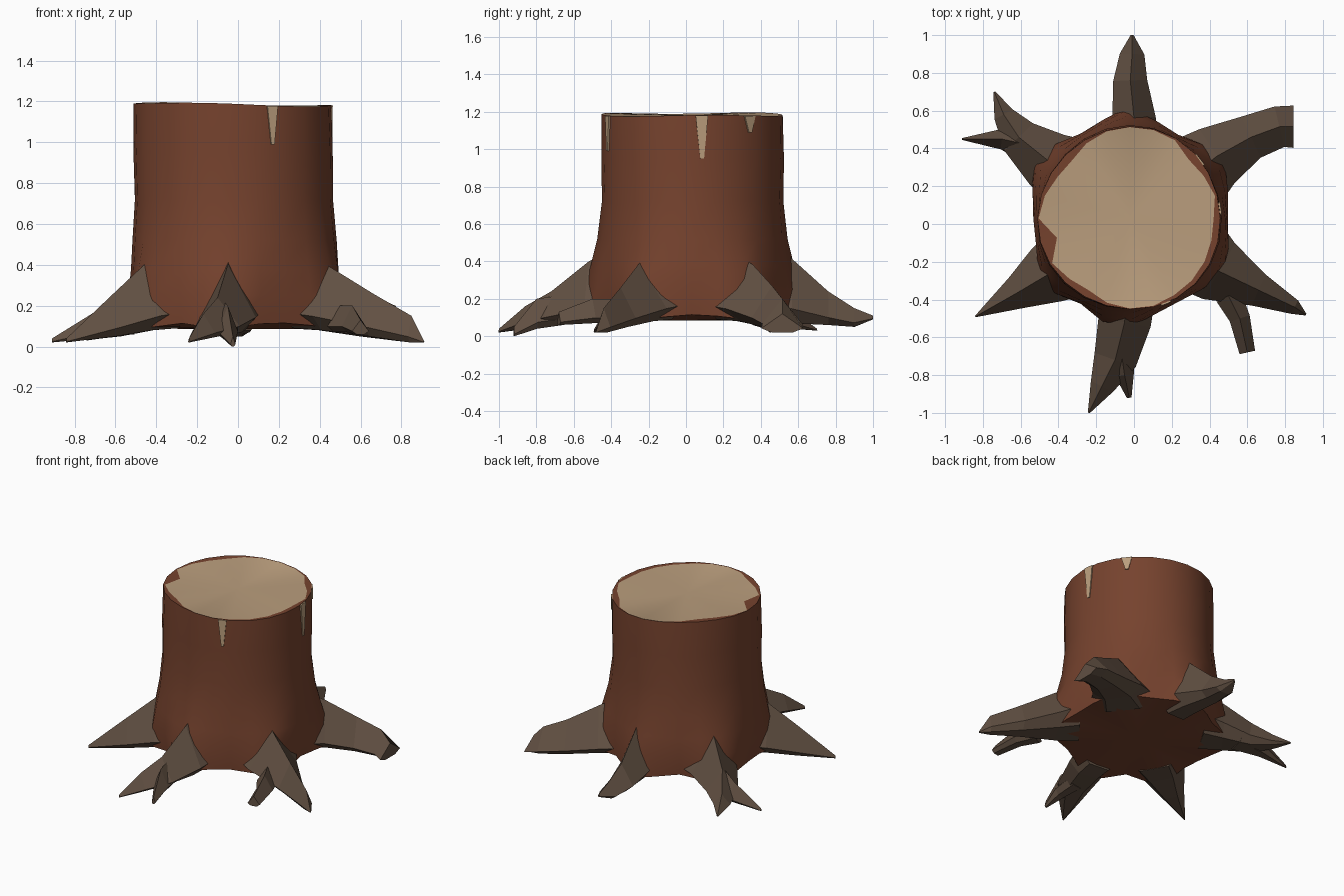
import bpy, bmesh, math
from mathutils import Vector

if "Cube" in bpy.data.objects:
    bpy.data.objects.remove(bpy.data.objects["Cube"])

def mat(name, c):
    m = bpy.data.materials.new(name)
    m.diffuse_color = (*c, 1)
    m.use_nodes = True
    m.node_tree.nodes["Principled BSDF"].inputs["Base Color"].default_value = m.diffuse_color
    return m

BARK = mat("reddish bark", (0.18, 0.055, 0.027))
ROOT = mat("grey brown root", (0.12, 0.08, 0.055))
WOOD = mat("pale cut wood", (0.49, 0.34, 0.205))

def make(name, bm, mats):
    me = bpy.data.meshes.new(name)
    bmesh.ops.recalc_face_normals(bm, faces=bm.faces)
    bm.to_mesh(me)
    bm.free()
    for m in mats:
        me.materials.append(m)
    ob = bpy.data.objects.new(name, me)
    bpy.context.collection.objects.link(ob)
    return ob

# ---- trunk: 24 sided, flaring toward the six roots
N = 24
CX, CY = -0.022, 0.03
ROOT_ANGLES = [90, 33, -30, 264, 217, 147]
PROFILE = [(0.10, 0.50, 0.10), (0.25, 0.515, 0.07), (0.38, 0.508, 0.04), (0.52, 0.50, 0.01),
           (0.72, 0.485, 0), (0.95, 0.488, 0), (1.186, 0.484, 0)]

def bump(a):
    d = min(abs((a - r + 180) % 360 - 180) for r in ROOT_ANGLES)
    return max(0, 1 - d / 24)

def rim_z(a):
    t = math.radians(a)
    return -0.008 * math.cos(t) + 0.005 * math.sin(3 * t + 1)

def trunk_point(a, level):
    z, r, flare = PROFILE[level]
    r += flare * bump(a) + 0.006 * math.sin(math.radians(3 * a + 40 * level))
    if level == 0:
        z += 0.03 * (0.5 - bump(a))
    if level == len(PROFILE) - 1:
        z += rim_z(a)
    t = math.radians(a)
    return Vector((CX + r * math.cos(t), CY + r * math.sin(t), z))

bm = bmesh.new()
angles = [i * 360 / N for i in range(N)]
rings = [[bm.verts.new(trunk_point(a, k)) for a in angles] for k in range(len(PROFILE))]
# uneven bark rim around the cut, in rim widths per side
RIM = [.035, .012, .03, .045, .012, .006, .004, .006, .02, .045, .04, .02,
       .006, .09, .012, .03, .04, .015, .004, .006, .02, .025, .03, .035]
inner = []
for v, w in zip(rings[-1], RIM):
    d = Vector((v.co.x - CX, v.co.y - CY, 0)).normalized()
    inner.append(bm.verts.new(v.co - d * w - Vector((0, 0, 0.002))))
rings.append(inner)
for lo, hi in zip(rings, rings[1:]):
    for i in range(N):
        j = (i + 1) % N
        f = bm.faces.new((lo[i], lo[j], hi[j], hi[i]))
        f.smooth = True
top = bm.verts.new((CX, CY, 1.18))
bot = bm.verts.new((CX, CY, 0.085))
for i in range(N):
    j = (i + 1) % N
    f = bm.faces.new((inner[i], inner[j], top))
    f.material_index = 1
    f.smooth = True
    bm.faces.new((rings[0][j], rings[0][i], bot))
trunk = make("trunk", bm, [BARK, WOOD])
bpy.context.view_layer.objects.active = trunk
trunk.select_set(True)
bpy.ops.object.shade_smooth_by_angle(angle=math.radians(40))
trunk.select_set(False)

# ---- pale split wedges running down from the cut
def wedge(name, ang, half, z_low, material):
    bm = bmesh.new()
    def pt(a, z, off):
        t = math.radians(a)
        r = 0.488 + off + 0.006 * math.sin(math.radians(3 * a + 220))
        return bm.verts.new((CX + r * math.cos(t), CY + r * math.sin(t), z))
    z_top = 1.184 + rim_z(ang)
    outline = [(ang - half, z_top), (ang + half, z_top), (ang + half * 0.35, z_low), (ang - half * 0.25, z_low)]
    out = [pt(a, z, 0.003) for a, z in outline]
    back = [pt(a, z, -0.006) for a, z in outline]
    bm.faces.new(out)
    bm.faces.new(back[::-1])
    for i in range(4):
        j = (i + 1) % 4
        bm.faces.new((out[i], back[i], back[j], out[j]))
    make(name, bm, [material])

wedge("front_split", -67, 3.2, 0.99, WOOD)
wedge("right_split", 6.5, 4.0, 0.95, WOOD)
wedge("back_right_split", 40, 4.2, 1.09, WOOD)

# ---- roots: faceted ridged sections (x, y, half width, ridge z, underside z)
def root(name, secs):
    bm = bmesh.new()
    loops = []
    for i, (x, y, w, zt, zb) in enumerate(secs):
        a, b = secs[max(i - 1, 0)], secs[min(i + 1, len(secs) - 1)]
        d = Vector((b[0] - a[0], b[1] - a[1], 0)).normalized()
        n = Vector((-d.y, d.x, 0)) * w
        c = Vector((x, y, 0))
        zs = zb + (zt - zb) * 0.22
        pts = [c + Vector((0, 0, zt)), c + n + Vector((0, 0, zs)),
               c + n * 0.5 + Vector((0, 0, zb)), c - n * 0.5 + Vector((0, 0, zb)),
               c - n + Vector((0, 0, zs))]
        loops.append([bm.verts.new(p) for p in pts])
    for lo, hi in zip(loops, loops[1:]):
        for i in range(5):
            j = (i + 1) % 5
            bm.faces.new((lo[i], lo[j], hi[j], hi[i]))
    bm.faces.new(loops[0][::-1])
    bm.faces.new(loops[-1])
    make(name, bm, [ROOT])

root("back_root", [(0, .42, .13, .50, .08), (0, .56, .115, .42, .07),
                   (-.02, .76, .09, .24, .06), (-.01, .90, .065, .15, .05), (-.01, 1.0, .008, .11, .09)])
root("back_right_root", [(.30, .25, .22, .46, .09), (.44, .36, .17, .38, .08),
                         (.62, .46, .12, .27, .05), (.77, .515, .11, .20, .03), (.845, .515, .112, .12, .02)])
root("front_right_root", [(.33, -.16, .21, .46, .09), (.45, -.25, .17, .39, .08),
                          (.66, -.35, .09, .26, .05), (.85, -.44, .04, .15, .02), (.91, -.48, .005, .03, .02)])
root("front_right_branch", [(.50, -.38, .07, .20, .07), (.56, -.50, .055, .20, .07), (.60, -.68, .042, .13, .06)])
root("front_root", [(-.04, -.40, .15, .46, .08), (-.05, -.52, .14, .40, .07),
                    (-.10, -.72, .115, .24, .06), (-.17, -.86, .065, .16, .04), (-.24, -1.0, .005, .04, .02)])
root("front_branch", [(-.07, -.66, .07, .22, .06), (-.05, -.80, .05, .20, .04), (-.025, -.92, .012, .05, .0)])
root("front_left_root", [(-.34, -.20, .20, .46, .09), (-.46, -.27, .16, .40, .08),
                         (-.62, -.365, .09, .25, .05), (-.84, -.49, .004, .04, .02)])
root("back_left_root", [(-.34, .27, .20, .46, .09), (-.46, .34, .16, .39, .08),
                        (-.61, .46, .105, .24, .05), (-.69, .58, .055, .13, .04), (-.74, .70, .005, .04, .03)])
root("back_left_branch", [(-.52, .41, .11, .28, .06), (-.70, .45, .055, .17, .04), (-.91, .45, .005, .04, .02)])
